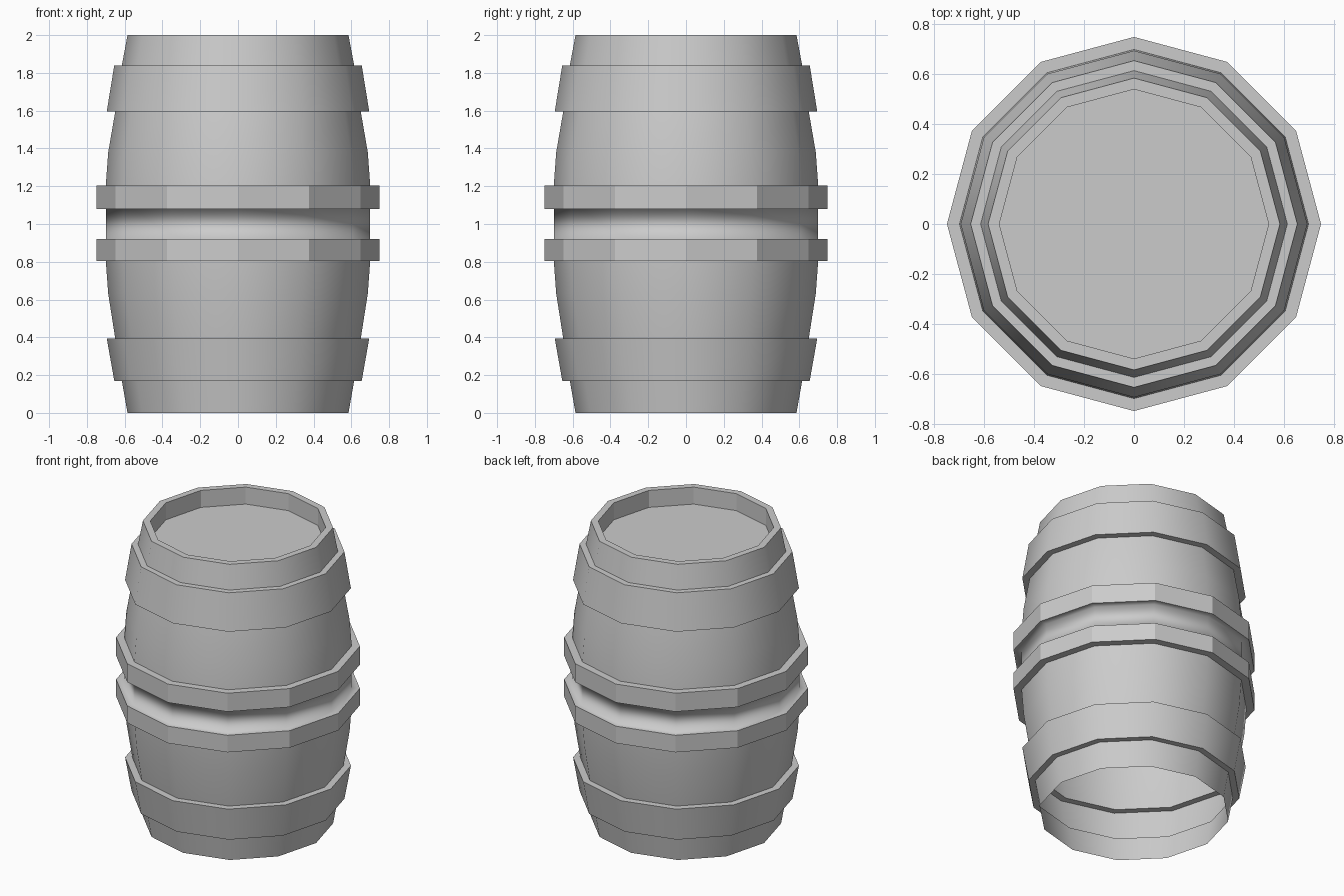
import bpy, bmesh, math

if "Cube" in bpy.data.objects:
    bpy.data.objects.remove(bpy.data.objects["Cube"])

SIDES = 12
# (radius, height, sharp ring?) from the open bottom up to the recessed lid
PROFILE = [
    (0.585, 0.00, True), (0.615, 0.17, True),                        # foot
    (0.655, 0.17, True), (0.695, 0.395, True), (0.65, 0.395, True),  # lower hoop
    (0.687, 0.63, False), (0.70, 0.805, True),                       # lower belly
    (0.75, 0.805, True), (0.75, 0.92, True), (0.70, 0.92, False),    # lower middle hoop
    (0.70, 1.08, False), (0.75, 1.08, True), (0.75, 1.205, True),    # upper middle hoop
    (0.70, 1.205, True), (0.687, 1.38, False), (0.65, 1.595, True),  # upper belly
    (0.695, 1.595, True), (0.655, 1.84, True), (0.615, 1.84, True),  # upper hoop
    (0.585, 2.00, True), (0.54, 2.00, True), (0.54, 1.885, True),    # rim and recess
]
FLAT_BANDS = {7, 11, 20}   # middle hoop faces and recess wall

bm = bmesh.new()

# Rings of the turned barrel
rings = []
for r, z, _ in PROFILE:
    rings.append([bm.verts.new((r * math.cos(2 * math.pi * j / SIDES),
                                r * math.sin(2 * math.pi * j / SIDES), z))
                  for j in range(SIDES)])

# Staves and hoops
for i in range(len(rings) - 1):
    a, b = rings[i], rings[i + 1]
    for j in range(SIDES):
        k = (j + 1) % SIDES
        face = bm.faces.new((a[j], a[k], b[k], b[j]))
        face.smooth = i not in FLAT_BANDS

# Recessed lid
bm.faces.new(rings[-1])

# Crisp hoop edges
for ring, (_, _, sharp) in zip(rings, PROFILE):
    for j in range(SIDES):
        edge = bm.edges.get((ring[j], ring[(j + 1) % SIDES]))
        edge.smooth = not sharp

mesh = bpy.data.meshes.new("barrel")
bm.to_mesh(mesh)
bm.free()
barrel = bpy.data.objects.new("barrel", mesh)
bpy.context.collection.objects.link(barrel)
